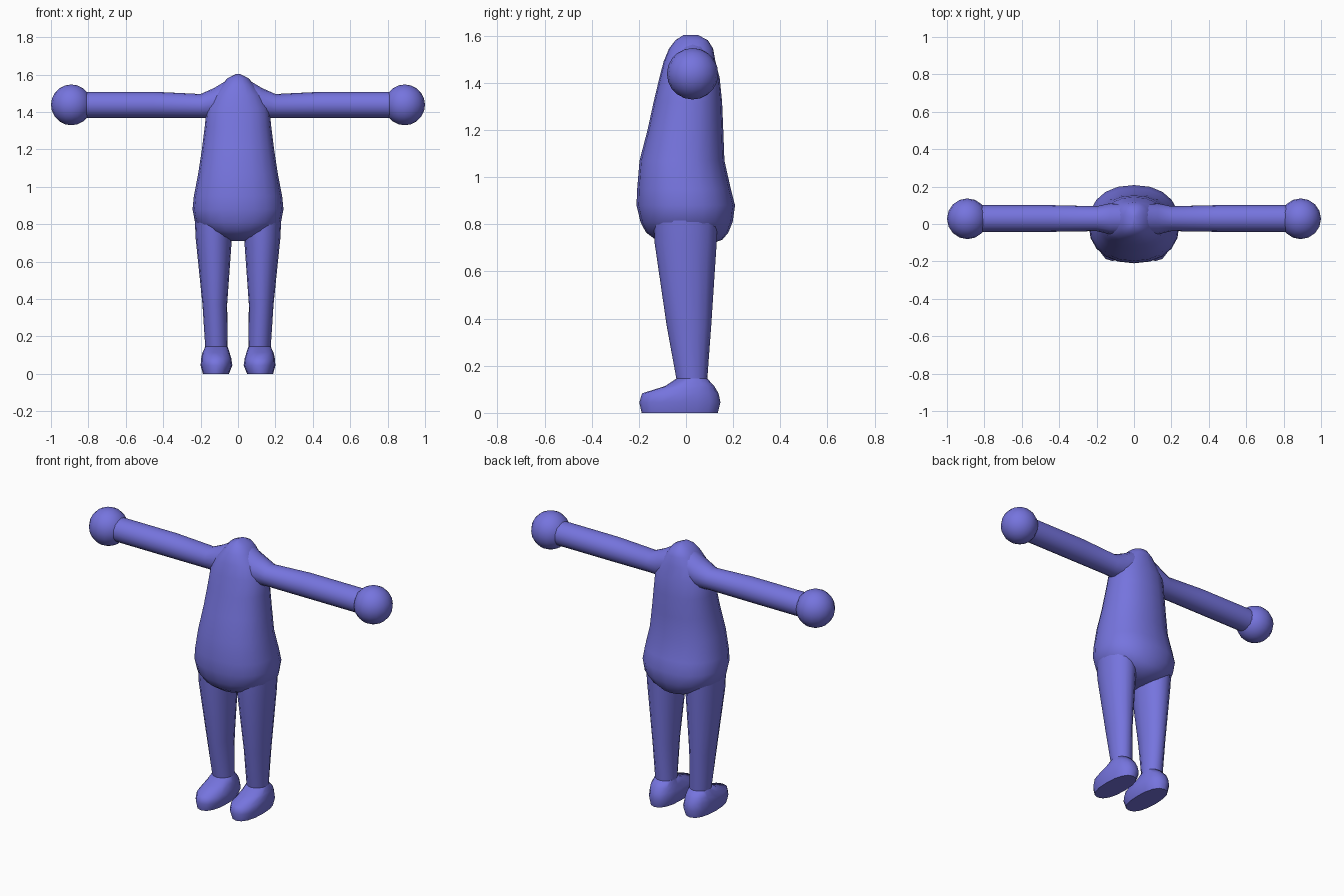
import bpy, bmesh, math

if "Cube" in bpy.data.objects:
    bpy.data.objects.remove(bpy.data.objects["Cube"])

skin = bpy.data.materials.new("periwinkle")
skin.diffuse_color = (0.18, 0.175, 0.73, 1)
skin.use_nodes = True
skin.node_tree.nodes["Principled BSDF"].inputs["Base Color"].default_value = skin.diffuse_color


def finish(bm, name):
    bmesh.ops.recalc_face_normals(bm, faces=bm.faces)
    mesh = bpy.data.meshes.new(name)
    bm.to_mesh(mesh)
    bm.free()
    mesh.materials.append(skin)
    obj = bpy.data.objects.new(name, mesh)
    bpy.context.collection.objects.link(obj)
    bpy.ops.object.select_all(action='DESELECT')
    obj.select_set(True)
    bpy.context.view_layer.objects.active = obj
    bpy.ops.object.shade_smooth_by_angle(angle=math.radians(60))
    return obj


def loft(name, rings, axis='z', sides=16, power=2.0, mirror=1):
    """Skin rounded rings given as (position, a_min, a_max, b_min, b_max)."""
    bm = bmesh.new()
    loops = []
    for pos, a0, a1, b0, b1 in rings:
        loop = []
        for i in range(sides):
            t = 2 * math.pi * i / sides
            c, s = math.cos(t), math.sin(t)
            u = math.copysign(abs(c) ** (2 / power), c)
            v = math.copysign(abs(s) ** (2 / power), s)
            a = (a0 + a1) / 2 + u * (a1 - a0) / 2
            b = (b0 + b1) / 2 + v * (b1 - b0) / 2
            co = (a * mirror, b, pos) if axis == 'z' else (pos * mirror, a, b)
            loop.append(bm.verts.new(co))
        loops.append(loop)
    for lo, hi in zip(loops, loops[1:]):
        for i in range(sides):
            j = (i + 1) % sides
            bm.faces.new((lo[i], lo[j], hi[j], hi[i]))
    bm.faces.new(loops[0])
    bm.faces.new(loops[-1])
    return finish(bm, name)


# Pear-shaped torso with a small neck stub: z, half width, y front, y back
torso = [(0.71, 0.04, -0.06, 0.09), (0.735, 0.12, -0.13, 0.155),
         (0.765, 0.18, -0.17, 0.18), (0.81, 0.23, -0.193, 0.198),
         (0.88, 0.243, -0.21, 0.208), (0.95, 0.236, -0.207, 0.19),
         (1.07, 0.213, -0.197, 0.163), (1.2, 0.193, -0.163, 0.158),
         (1.32, 0.178, -0.137, 0.153), (1.42, 0.168, -0.113, 0.143),
         (1.49, 0.13, -0.095, 0.125), (1.545, 0.085, -0.072, 0.115),
         (1.58, 0.058, -0.045, 0.093), (1.603, 0.01, -0.01, 0.05)]
loft("torso", [(z, -w, w, f, b) for z, w, f, b in torso], sides=20, power=2.25)

leg = [(0.9, 0.03, 0.235, -0.14, 0.14), (0.72, 0.033, 0.226, -0.133, 0.13),
       (0.37, 0.058, 0.19, -0.082, 0.107), (0.14, 0.055, 0.175, -0.04, 0.09)]
foot = [(0, 0.048, 0.188, -0.188, 0.135), (0.045, 0.03, 0.2, -0.198, 0.146),
        (0.083, 0.036, 0.197, -0.186, 0.138), (0.113, 0.045, 0.19, -0.09, 0.12),
        (0.146, 0.056, 0.175, -0.04, 0.09)]
# Arm flares upward into the shoulder
arm = [(0.05, -0.055, 0.11, 1.37, 1.575), (0.13, -0.055, 0.11, 1.365, 1.527),
       (0.2, -0.038, 0.095, 1.368, 1.496), (0.45, -0.042, 0.101, 1.368, 1.508),
       (0.84, -0.042, 0.101, 1.368, 1.508)]

for side, m in (("left", 1), ("right", -1)):
    loft(side + "_leg", leg, mirror=m)
    loft(side + "_foot", foot, power=2.3, mirror=m)
    loft(side + "_arm", arm, axis='x', mirror=m)
    # Ball hand
    bm = bmesh.new()
    bmesh.ops.create_uvsphere(bm, u_segments=16, v_segments=10, radius=0.109)
    bmesh.ops.translate(bm, verts=bm.verts, vec=(0.891 * m, 0.028, 1.438))
    finish(bm, side + "_hand")
